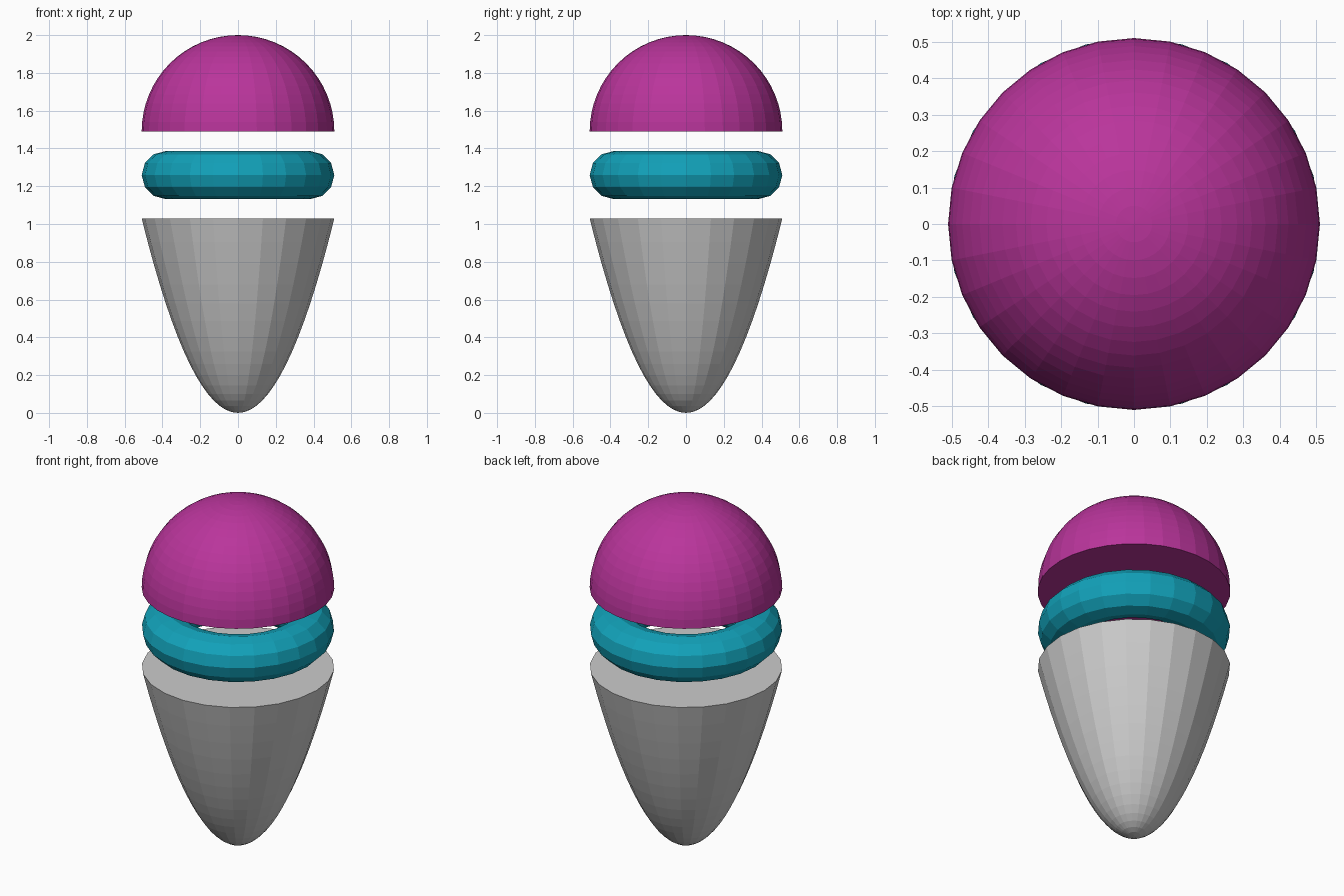
import bpy, bmesh
from math import sin, cos, pi, sqrt

if "Cube" in bpy.data.objects:
    bpy.data.objects.remove(bpy.data.objects["Cube"])


def paint(obj, color):
    mat = bpy.data.materials.new(obj.name + "_color")
    mat.diffuse_color = color
    mat.use_nodes = True
    mat.node_tree.nodes["Principled BSDF"].inputs["Base Color"].default_value = mat.diffuse_color
    obj.data.materials.append(mat)


def capped_dome(name, pole_z, rings, sides):
    """Solid of revolution: a pole point, rings of (radius, z), and a flat cap."""
    bm = bmesh.new()
    pole = bm.verts.new((0, 0, pole_z))
    loops = [[bm.verts.new((r * cos(2 * pi * i / sides), r * sin(2 * pi * i / sides), z))
              for i in range(sides)] for r, z in rings]
    for i in range(sides):
        j = (i + 1) % sides
        bm.faces.new((pole, loops[0][i], loops[0][j]))
        for a, b in zip(loops, loops[1:]):
            bm.faces.new((a[i], b[i], b[j], a[j]))
    bm.faces.new(loops[-1])
    bmesh.ops.recalc_face_normals(bm, faces=bm.faces)
    mesh = bpy.data.meshes.new(name)
    bm.to_mesh(mesh)
    bm.free()
    obj = bpy.data.objects.new(name, mesh)
    bpy.context.collection.objects.link(obj)
    return obj


R = 0.51

# Paraboloid base, tip down, flat closed top
H = 1.03
N = 16
capped_dome("paraboloid_base", 0, [(R * k / N, H * (k / N) ** 2) for k in range(1, N + 1)], 24)

# Ring floating in the middle
bpy.ops.mesh.primitive_torus_add(major_segments=24, minor_segments=12,
                                 major_radius=0.383, minor_radius=0.127,
                                 location=(0, 0, 1.259))
ring = bpy.context.object
ring.name = "middle_ring"
paint(ring, (0.006, 0.36, 0.49, 1))

# Half-sphere cap, flat closed underside
M = 16
dome = capped_dome("top_hemisphere", 2.0,
                   [(R * sin(pi / 2 * k / M), 1.49 + R * cos(pi / 2 * k / M))
                    for k in range(1, M + 1)], 32)
paint(dome, (0.49, 0.035, 0.33, 1))
